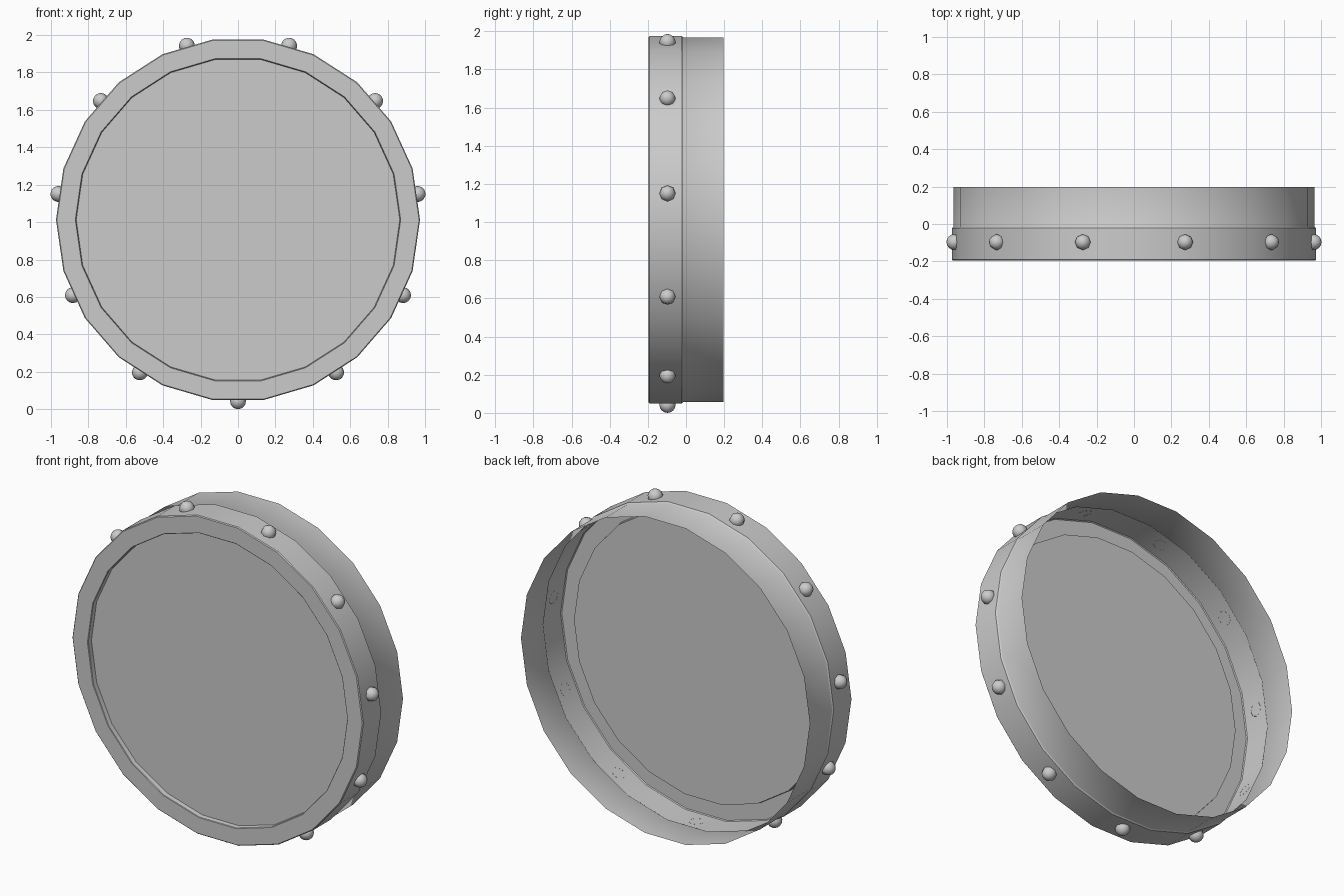
import bpy, bmesh
from math import sin, cos, pi
from mathutils import Matrix, Vector

if "Cube" in bpy.data.objects:
    bpy.data.objects.remove(bpy.data.objects["Cube"])

SIDES, STUDS = 22, 11
CZ = 1.0125          # height of the drum axis


def finish(bm, name, angle):
    bmesh.ops.recalc_face_normals(bm, faces=bm.faces)
    me = bpy.data.meshes.new(name)
    bm.to_mesh(me)
    bm.free()
    ob = bpy.data.objects.new(name, me)
    bpy.context.collection.objects.link(ob)
    bpy.ops.object.select_all(action='DESELECT')
    ob.select_set(True)
    bpy.context.view_layer.objects.active = ob
    bpy.ops.object.shade_smooth_by_angle(angle=angle)
    return ob


# Open-backed shell, stepped hoop and recessed skin: one lathed profile (radius, y)
profile = [(.966, .197), (.966, -.014), (.968, -.018), (.973, -.022),
           (.973, -.191), (.968, -.196), (.870, -.196), (.867, -.193),
           (.865, -.165)]
bm = bmesh.new()
rings = [[bm.verts.new((r * cos(2 * pi * i / SIDES), y, CZ + r * sin(2 * pi * i / SIDES)))
          for i in range(SIDES)] for r, y in profile]
for a, b in zip(rings, rings[1:]):
    for i in range(SIDES):
        j = (i + 1) % SIDES
        bm.faces.new((a[i], a[j], b[j], b[i]))
bm.faces.new(rings[-1])
finish(bm, "drum_shell", pi / 6)

# Domed studs on every second facet of the hoop
bm = bmesh.new()
for k in range(STUDS):
    t = -pi / 2 + 2 * pi * k / STUDS
    out = Vector((cos(t), 0, sin(t)))
    rot = out.to_track_quat('Z', 'Y').to_matrix().to_4x4()
    pos = Vector((0, -.097, CZ)) + out * .970
    bmesh.ops.create_uvsphere(bm, u_segments=8, v_segments=8, radius=.0425,
                              matrix=Matrix.Translation(pos) @ rot)
    # trim the hidden part of this ball at the hoop surface
    mine = [v for v in bm.verts if (v.co - pos).length < .05]
    geom = mine + list({e for v in mine for e in v.link_edges}) \
        + list({f for v in mine for f in v.link_faces})
    bmesh.ops.bisect_plane(bm, geom=geom, plane_co=pos - out * .0075,
                           plane_no=out, clear_inner=True)
finish(bm, "hoop_studs", pi / 3)
